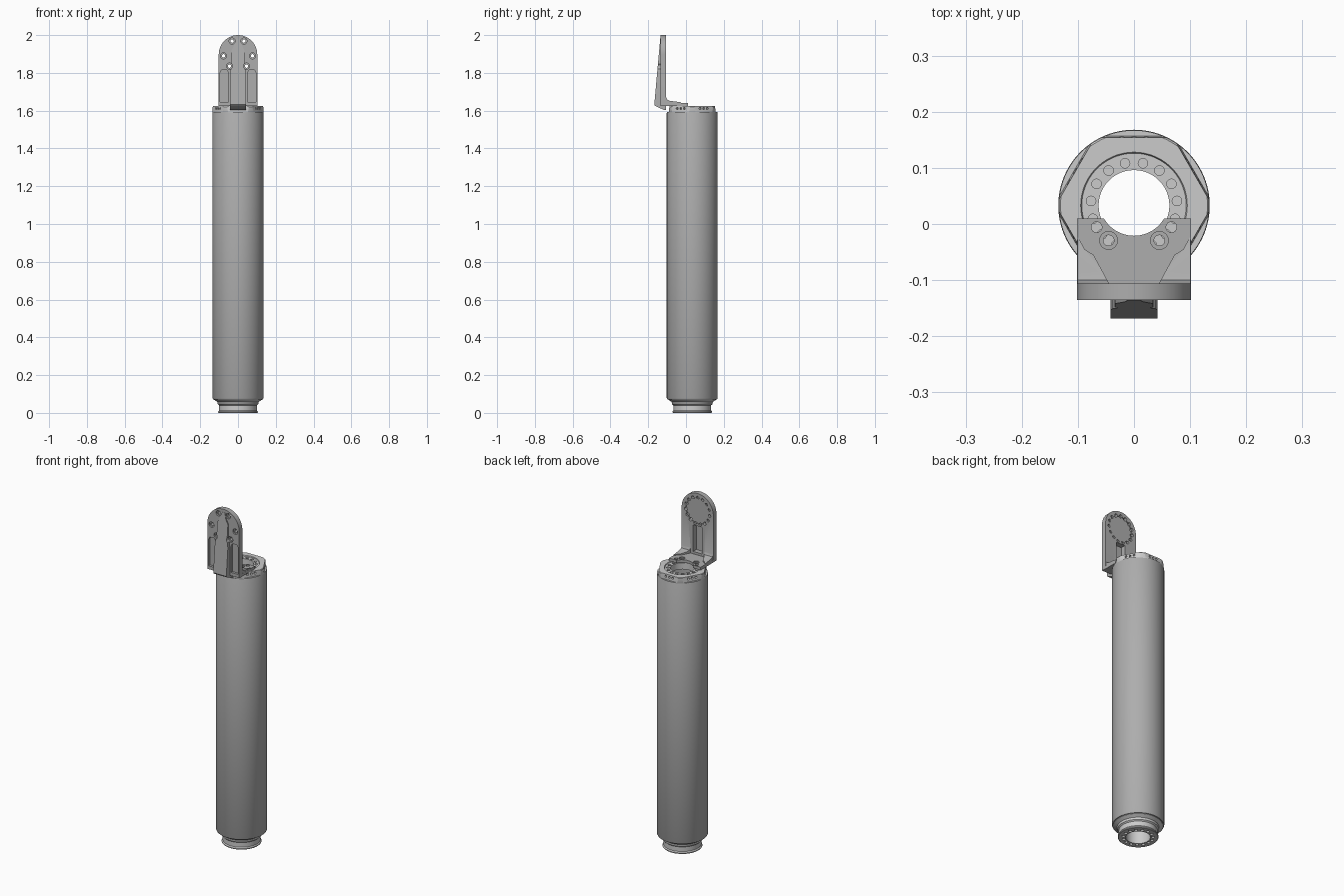
import bpy, bmesh, math
from mathutils import Vector, Matrix

if "Cube" in bpy.data.objects:
    bpy.data.objects.remove(bpy.data.objects["Cube"])

CY = 0.033                      # tube axis position in y
BOLT_R = 0.077                  # bolt circle radius


def to_object(name, bm):
    bmesh.ops.recalc_face_normals(bm, faces=bm.faces)
    me = bpy.data.meshes.new(name)
    bm.to_mesh(me)
    bm.free()
    ob = bpy.data.objects.new(name, me)
    bpy.context.collection.objects.link(ob)
    return ob


def lathe(name, profile, n=96):
    """Revolve a closed (radius, z) profile around the tube axis."""
    bm = bmesh.new()
    rings = []
    for i in range(n):
        a = 2 * math.pi * i / n
        rings.append([bm.verts.new((r * math.cos(a), CY + r * math.sin(a), z)) for r, z in profile])
    m = len(profile)
    for i in range(n):
        p, q = rings[i], rings[(i + 1) % n]
        for j in range(m):
            k = (j + 1) % m
            bm.faces.new((p[j], q[j], q[k], p[k]))
    return to_object(name, bm)


def prism(name, pts, axis, lo, hi):
    """Extrude a 2D outline along x, y or z."""
    place = {'x': lambda u, v, w: (w, u, v),
             'y': lambda u, v, w: (u, w, v),
             'z': lambda u, v, w: (u, v, w)}[axis]
    bm = bmesh.new()
    a = [bm.verts.new(place(u, v, lo)) for u, v in pts]
    b = [bm.verts.new(place(u, v, hi)) for u, v in pts]
    bm.faces.new(a)
    bm.faces.new(b)
    for i in range(len(pts)):
        j = (i + 1) % len(pts)
        bm.faces.new((a[i], a[j], b[j], b[i]))
    return to_object(name, bm)


def cylinders(items, n=24):
    """Cutter made of several cylinders: (centre, direction, radius, length)."""
    bm = bmesh.new()
    for c, d, r, length in items:
        rot = Vector(d).to_track_quat('Z', 'Y').to_matrix().to_4x4()
        bmesh.ops.create_cone(bm, cap_ends=True, segments=n, radius1=r, radius2=r,
                              depth=length, matrix=Matrix.Translation(c) @ rot)
    return to_object("cutter", bm)


def combine(ob, other, op='DIFFERENCE'):
    mod = ob.modifiers.new("bool", 'BOOLEAN')
    mod.operation, mod.object, mod.solver = op, other, 'EXACT'
    dg = bpy.context.evaluated_depsgraph_get()
    me = bpy.data.meshes.new_from_object(ob.evaluated_get(dg))
    ob.modifiers.clear()
    ob.data = me
    bpy.data.objects.remove(other)


def smooth(ob):
    bpy.ops.object.select_all(action='DESELECT')
    ob.select_set(True)
    bpy.context.view_layer.objects.active = ob
    bpy.ops.object.shade_smooth_by_angle(angle=math.radians(30))


def on_circle(deg, r=BOLT_R):
    a = math.radians(deg)
    return r * math.cos(a), r * math.sin(a)


def rect(u0, u1, v0, v1):
    return [(u0, v0), (u1, v0), (u1, v1), (u0, v1)]


# long hollow tube
tube = lathe("main_tube", [(0.12, 0.072), (0.132, 0.072), (0.135, 0.078), (0.135, 1.588),
                           (0.133, 1.592), (0.12, 1.592)])

# stepped bottom coupling with a ring of bolt holes
base = lathe("bottom_coupling", [
    (0.063, 0), (0.102, 0), (0.105, 0.003), (0.105, 0.007), (0.100, 0.013), (0.100, 0.040),
    (0.107, 0.046), (0.109, 0.058), (0.116, 0.063), (0.127, 0.070), (0.127, 0.076),
    (0.063, 0.076)])
combine(base, cylinders([((x, CY + y, 0), (0, 0, 1), 0.0085, 0.03)
                         for x, y in (on_circle(90 + 24 * i) for i in range(15))]))

# top cap: round disc trimmed to a hexagon, with a recessed inner ring
cap = lathe("top_cap", [
    (0.063, 1.582), (0.130, 1.582), (0.134, 1.590), (0.134, 1.620), (0.131, 1.624),
    (0.095, 1.624), (0.093, 1.619), (0.063, 1.619)])
for i in range(6):
    a = math.radians(30 + 60 * i)
    slab = prism("cutter", [(0.1235, 1.594), (0.2, 1.594), (0.2, 1.65), (0.1185, 1.65)],
                 'x', -0.2, 0.2)
    slab.data.transform(Matrix.Translation((0, CY, 0)) @ Matrix.Rotation(a - math.pi / 2, 4, 'Z'))
    combine(cap, slab)
combine(cap, cylinders([((x, CY + y, 1.62), (0, 0, 1), 0.0085, 0.03)
                        for x, y in (on_circle(78 + 24 * i) for i in range(15))]))
# three small side holes on each flat
side_holes = []
for i in range(6):
    d = Vector((*on_circle(30 + 60 * i, 1), 0))
    t = Vector((-d.y, d.x, 0))
    for s in (-0.022, 0, 0.022):
        side_holes.append((Vector((0, CY, 1.611)) + d * 0.12 + t * s, d, 0.006, 0.02))
combine(cap, cylinders(side_holes, 16))

# upright bracket plate with rounded top
PZ = 1.898
outline = [(-0.102, 1.626), (0.102, 1.626)]
outline += [(x, PZ + y) for x, y in (on_circle(180 * i / 32, 0.102) for i in range(33))]
bracket = prism("angle_bracket", outline, 'y', -0.135, -0.106)

# tapered centre rib on the front
rib = prism("rib", [(-0.115, 1.603), (-0.105, 1.603), (-0.105, 1.64), (-0.120, 1.66),
                    (-0.120, 1.99), (-0.136, 1.985), (-0.168, 1.632), (-0.163, 1.625)],
            'x', -0.1, 0.1)
half = [(0.042, 1.60), (0.042, 1.79), (0.034, 1.85), (0.034, 1.92), (0.016, 1.955), (0.012, 1.982)]
combine(rib, prism("cutter", half + [(-x, z) for x, z in reversed(half)], 'y', -0.2, -0.05),
        'INTERSECT')
combine(bracket, rib, 'UNION')

# horizontal foot and the low gussets joining it to the plate
combine(bracket, prism("foot", rect(-0.1015, 0.1015, -0.12, 0.01), 'z', 1.6245, 1.641), 'UNION')
for s in (-1, 1):
    gusset = prism("gusset", [(-0.115, 1.632), (-0.01, 1.632), (-0.03, 1.645), (-0.085, 1.652),
                              (-0.100, 1.659), (-0.106, 1.672), (-0.115, 1.672)], 'x', -0.2, 0.2)
    corner = [(s * 0.101, -0.13), (s * 0.101, -0.02), (s * 0.088, -0.045), (s * 0.072, -0.055),
              (s * 0.045, -0.105), (s * 0.045, -0.13)]
    combine(gusset, prism("cutter", corner, 'z', 1.6, 1.75), 'INTERSECT')
    combine(bracket, gusset, 'UNION')

# bracket openings: bore clearance, foot screws, plate recess
combine(bracket, cylinders([((0, 0.041, 1.65), (0, 0, 1), 0.062, 0.12)], 64))
combine(bracket, cylinders([((x, CY + y, 1.64), (0, 0, 1), 0.0095, 0.05)
                            for x, y in (on_circle(d) for d in (-30, -54, -126, -150))]))
combine(bracket, cylinders([((x, CY + y, 1.657), (0, 0, 1), 0.016, 0.044)
                            for x, y in (on_circle(d) for d in (-54, -126))]))
combine(bracket, cylinders([((0, -0.1, PZ), (0, 1, 0), 0.074, 0.022)], 64))

# blind bolt ring on the back, six through holes with counterbores on the front
through = (66, 114, -6, 186, -54, 234)
ring = [on_circle(90 + 24 * i) for i in range(15)]
combine(bracket, cylinders([((x, -0.105, PZ + z), (0, 1, 0), 0.0085, 0.024) for x, z in ring]))
front = [on_circle(d) for d in through]
combine(bracket, cylinders([((x, -0.12, PZ + z), (0, 1, 0), 0.009, 0.1) for x, z in front]))
combine(bracket, cylinders([((x, -0.156, PZ + z), (0, 1, 0), 0.016, 0.06) for x, z in front]))

# lightening pockets on the front and slot on the back of the plate
for s in (-1, 1):
    pocket = [(s * 0.050, 1.645), (s * 0.095, 1.645), (s * 0.095, 1.80), (s * 0.088, 1.815),
              (s * 0.058, 1.815), (s * 0.050, 1.80)]
    combine(bracket, prism("cutter", pocket, 'y', -0.16, -0.121))
combine(bracket, prism("cutter", rect(-0.028, 0.028, 1.655, 1.81), 'y', -0.135, -0.09))

# tube and bracket are a darker grey than the end fittings
dark = bpy.data.materials.new("dark_grey")
dark.diffuse_color = (0.42, 0.42, 0.42, 1)
dark.use_nodes = True
dark.node_tree.nodes["Principled BSDF"].inputs["Base Color"].default_value = dark.diffuse_color
for ob in (tube, bracket):
    ob.data.materials.clear()
    ob.data.materials.append(dark)

for ob in (tube, base, cap, bracket):
    smooth(ob)
